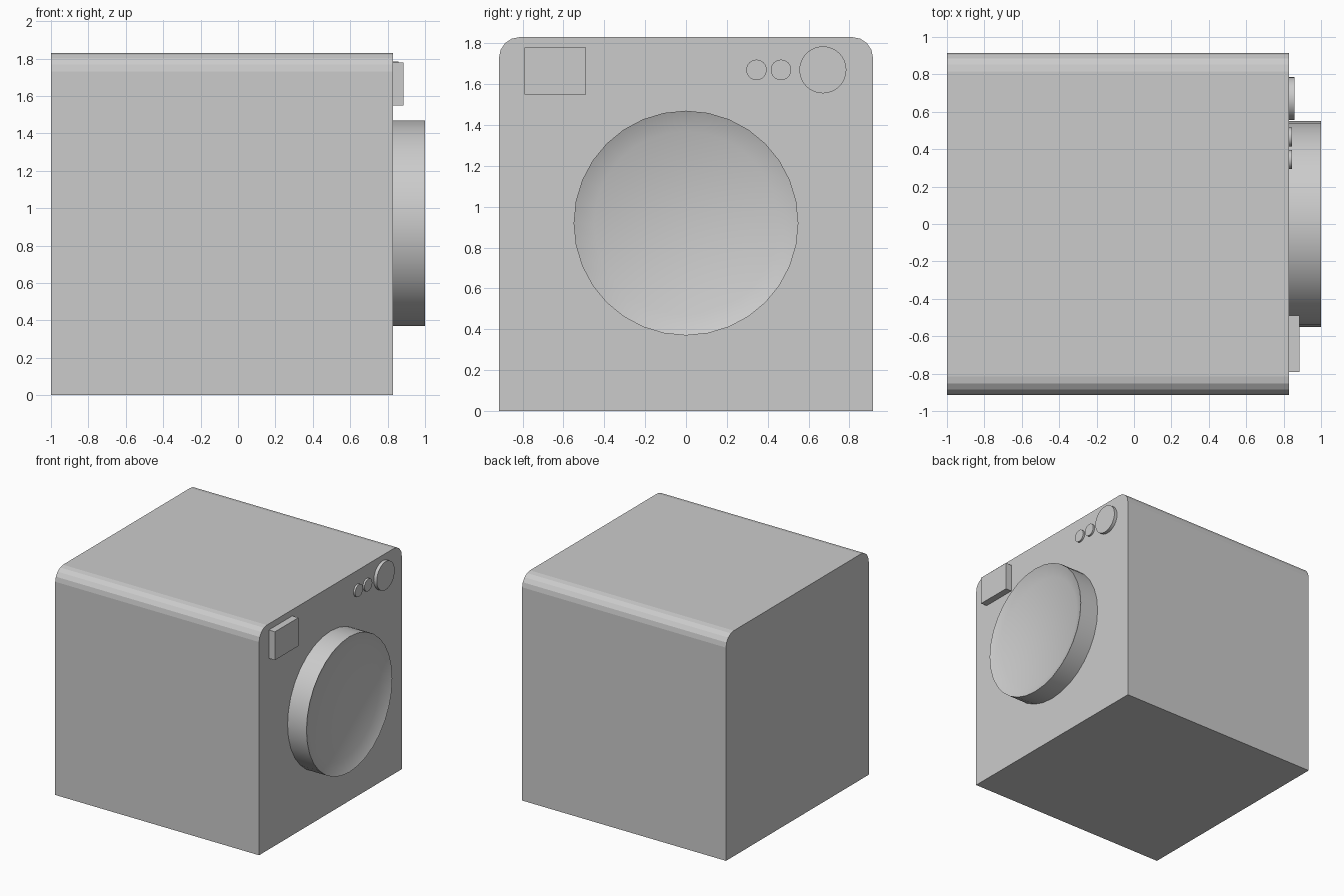
import bpy, bmesh, math

if "Cube" in bpy.data.objects:
    bpy.data.objects.remove(bpy.data.objects["Cube"])

FRONT = 0.83   # x of the appliance face


def make(name, bm, smooth=None):
    bmesh.ops.recalc_face_normals(bm, faces=bm.faces[:])
    me = bpy.data.meshes.new(name)
    bm.to_mesh(me)
    bm.free()
    ob = bpy.data.objects.new(name, me)
    bpy.context.collection.objects.link(ob)
    if smooth:
        bpy.ops.object.select_all(action='DESELECT')
        bpy.context.view_layer.objects.active = ob
        ob.select_set(True)
        bpy.ops.object.shade_smooth_by_angle(angle=math.radians(smooth))
    return ob


def box(x0, x1, y0, y1, z0, z1):
    bm = bmesh.new()
    bmesh.ops.create_cube(bm, size=1)
    for v in bm.verts:
        v.co = ((x0 + x1) / 2 + v.co.x * (x1 - x0),
                (y0 + y1) / 2 + v.co.y * (y1 - y0),
                (z0 + z1) / 2 + v.co.z * (z1 - z0))
    return bm


def turned(name, y, z, profile, sides, smooth):
    """Capped solid of revolution along x; profile is (x, radius)."""
    bm = bmesh.new()
    rings = [[bm.verts.new((x, y + r * math.cos(2 * math.pi * i / sides),
                            z + r * math.sin(2 * math.pi * i / sides)))
              for i in range(sides)] for x, r in profile]
    for a, b in zip(rings, rings[1:]):
        for i in range(sides):
            j = (i + 1) % sides
            bm.faces.new((a[i], a[j], b[j], b[i]))
    bm.faces.new(rings[0])
    bm.faces.new(rings[-1])
    return make(name, bm, smooth)


# Cabinet with rounded top side edges
bm = box(-1, FRONT, -0.915, 0.915, 0, 1.83)
edges = [e for e in bm.edges
         if all(v.co.z > 1.8 for v in e.verts)
         and abs(e.verts[0].co.x - e.verts[1].co.x) > 1]
bmesh.ops.bevel(bm, geom=edges, offset=0.1, segments=4, profile=0.5,
                affect='EDGES')
make("cabinet", bm)

# Round door with a raised rim and shallow dished centre
turned("door", 0, 0.92,
       [(FRONT, 0.55), (1.0, 0.55), (0.955, 0.45)], 32, 40)

# Detergent drawer
make("detergent_drawer", box(FRONT, 0.885, -0.79, -0.49, 1.55, 1.78))

# Dial and two buttons
for name, y, r, x in (("dial", 0.67, 0.115, 0.857),
                      ("button_inner", 0.345, 0.05, 0.845),
                      ("button_outer", 0.465, 0.05, 0.845)):
    turned(name, y, 1.67, [(FRONT, r), (x, r)], 32, 40)
